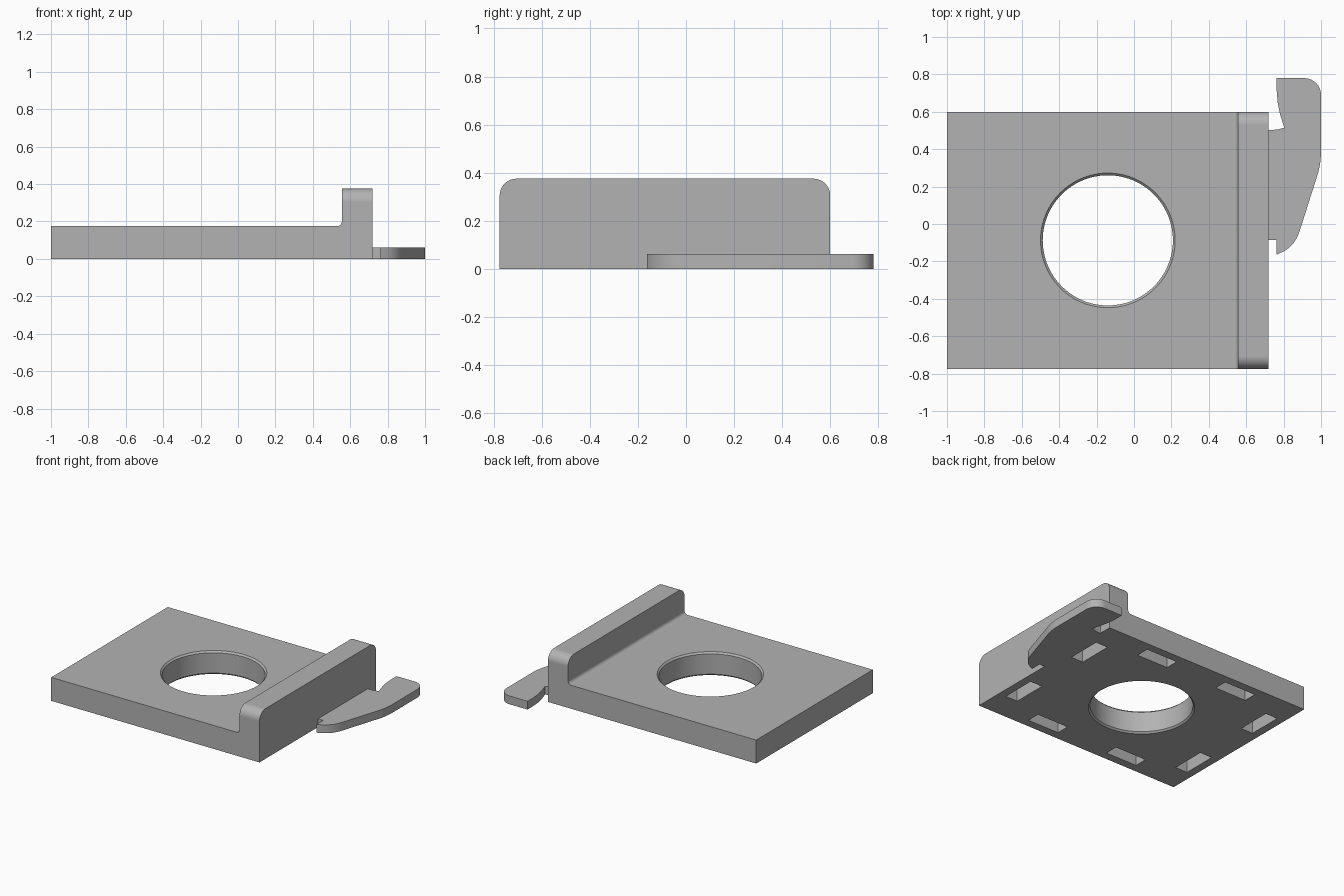
import bpy
import bmesh
from math import sin, cos, pi

if "Cube" in bpy.data.objects:
    bpy.data.objects.remove(bpy.data.objects["Cube"])

GREY = (0.45, 0.45, 0.45, 1)
grey = bpy.data.materials.new("plain grey")
grey.use_nodes = True
grey.diffuse_color = GREY
grey.node_tree.nodes["Principled BSDF"].inputs["Base Color"].default_value = GREY

LEFT, RIGHT, FRONT, BACK = -1.0, 0.72, -0.775, 0.60
PLATE, WALL_TOP, WALL_X = 0.175, 0.375, 0.555
CX, CY = (LEFT + RIGHT) / 2, (FRONT + BACK) / 2


def to_object(name, bm):
    bmesh.ops.recalc_face_normals(bm, faces=bm.faces)
    mesh = bpy.data.meshes.new(name)
    bm.to_mesh(mesh)
    bm.free()
    mesh.materials.append(grey)
    obj = bpy.data.objects.new(name, mesh)
    bpy.context.collection.objects.link(obj)
    return obj


def extrude(points, offset):
    """Solid made by sweeping a closed outline along a vector."""
    bm = bmesh.new()
    face = bm.faces.new([bm.verts.new(p) for p in points])
    res = bmesh.ops.extrude_face_region(bm, geom=[face], use_keep_orig=True)
    moved = [g for g in res["geom"] if isinstance(g, bmesh.types.BMVert)]
    bmesh.ops.translate(bm, verts=moved, vec=offset)
    return bm


def activate(obj):
    bpy.ops.object.select_all(action="DESELECT")
    obj.select_set(True)
    bpy.context.view_layer.objects.active = obj


def smooth(obj):
    activate(obj)
    bpy.ops.object.shade_smooth_by_angle(angle=pi / 6)
    obj.modifiers.new("even shading", "WEIGHTED_NORMAL").keep_sharp = True


def cut(obj, cutter):
    mod = obj.modifiers.new("cut", "BOOLEAN")
    mod.operation, mod.solver, mod.object = "DIFFERENCE", "EXACT", cutter
    activate(obj)
    bpy.ops.object.modifier_apply(modifier=mod.name)
    bpy.data.objects.remove(cutter)


# Base plate and upright wall, with a fillet where they meet
R = 0.025
fillet = [(WALL_X - R + R * sin(a), PLATE + R - R * cos(a))
          for a in (i * pi / 16 for i in range(9))]
profile = [(LEFT, 0), (LEFT, PLATE), *fillet,
           (WALL_X, WALL_TOP), (RIGHT, WALL_TOP), (RIGHT, 0)]
bm = extrude([(x, FRONT, z) for x, z in profile], (0, BACK - FRONT, 0))

# Rounded upper corners at both ends of the wall
ends = [e for e in bm.edges
        if all(v.co.z > WALL_TOP - 0.001 for v in e.verts)
        and abs(e.verts[0].co.y - e.verts[1].co.y) < 0.001]
bmesh.ops.bevel(bm, geom=ends, offset=0.07, segments=10, profile=0.5, affect="EDGES")
plate = to_object("base_plate_with_wall", bm)

# Round through hole, chamfered above and below
HOLE, C, SIDES = 0.348, 0.012, 96
bm = bmesh.new()
rings = []
for r, z in [(HOLE + 2 * C, -C), (HOLE, C), (HOLE, PLATE - C), (HOLE + 2 * C, PLATE + C)]:
    rings.append([bm.verts.new((CX + r * cos(2 * pi * i / SIDES),
                                CY + r * sin(2 * pi * i / SIDES), z))
                  for i in range(SIDES)])
for low, high in zip(rings, rings[1:]):
    for i in range(SIDES):
        j = (i + 1) % SIDES
        bm.faces.new((low[i], low[j], high[j], high[i]))
bm.faces.new(rings[0])
bm.faces.new(rings[-1])
cut(plate, to_object("hole_cutter", bm))

# Eight blind slots in the underside, two along each edge
LONG, SHORT, DEPTH = 0.26, 0.10, 0.12
bm = bmesh.new()
for side in (-1, 1):
    for shift in (-0.345, 0.345):
        for x, y, w, d in [(shift, side * 0.575, LONG, SHORT),
                           (side * 0.75, shift, SHORT, LONG)]:
            verts = bmesh.ops.create_cube(bm, size=1)["verts"]
            bmesh.ops.scale(bm, verts=verts, vec=(w, d, 2 * DEPTH))
            bmesh.ops.translate(bm, verts=verts, vec=(CX + x, CY + y, 0))
cut(plate, to_object("slot_cutter", bm))
smooth(plate)

# Flat curved hook on the outer side of the wall
corner = [(0.91 + 0.09 * cos(a), 0.69 + 0.09 * sin(a))
          for a in (i * pi / 16 for i in range(9))]
outline = [(RIGHT, -0.085), (0.763, -0.085), (0.763, -0.163), (0.80, -0.147),
           (0.83, -0.127), (0.855, -0.10), (0.873, -0.07), (0.885, -0.04),
           (0.985, 0.275), (0.995, 0.32), (1.0, 0.37), *corner,
           (0.763, 0.78), (0.763, 0.71), (0.768, 0.65), (0.78, 0.59),
           (0.803, 0.515), (0.775, 0.507), (0.745, 0.503), (RIGHT, 0.503)]
hook = to_object("side_hook", extrude([(x, y, 0) for x, y in outline], (0, 0, 0.062)))
smooth(hook)
